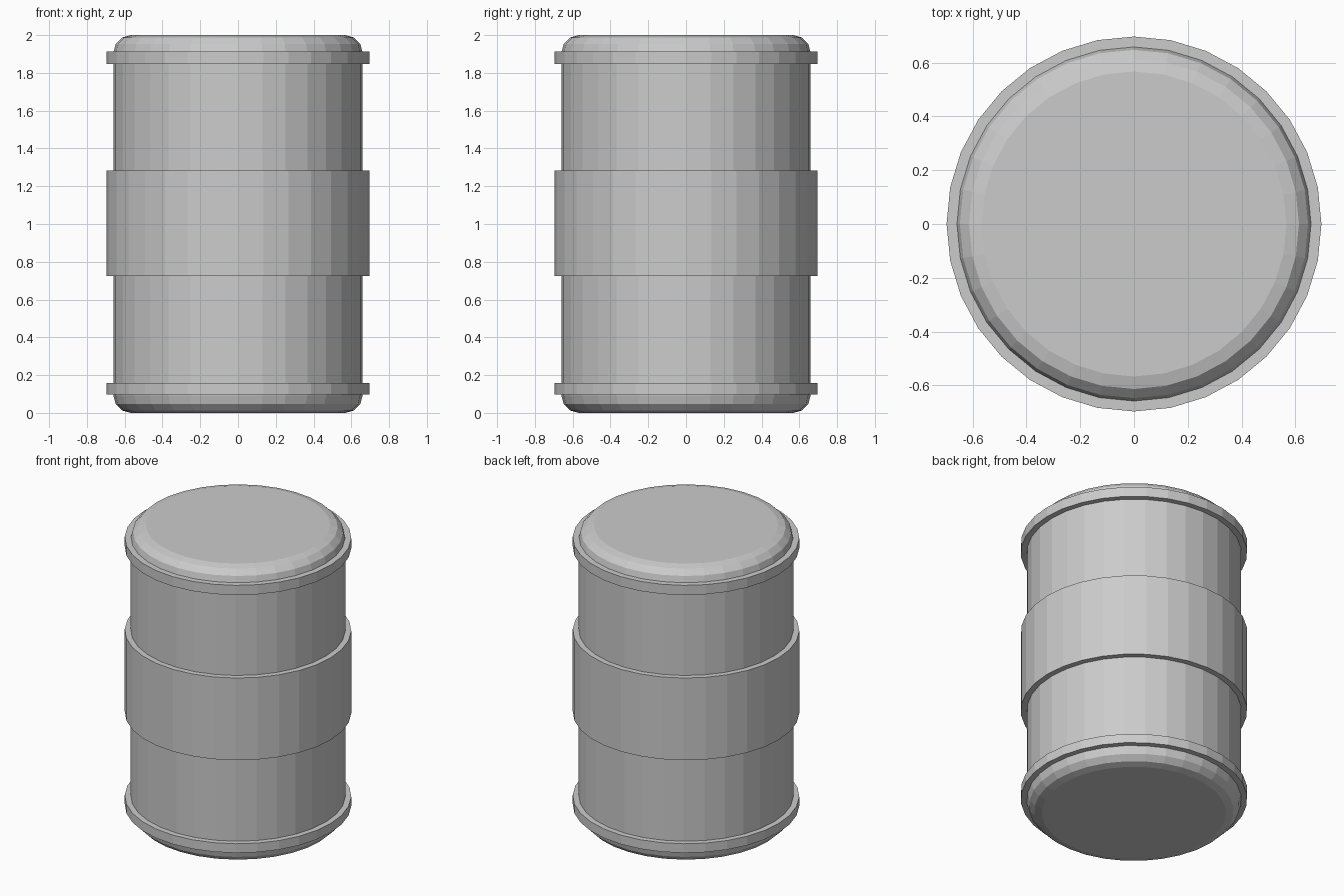
import bpy
import bmesh
from math import sin, cos, pi, radians

cube = bpy.data.objects.get("Cube")
if cube:
    bpy.data.objects.remove(cube, do_unlink=True)

SIDES = 32
HEIGHT = 2.0
BODY_R = 0.66
HOOP_R = 0.697
ROUND = 0.093

# Single grey finish
grey = bpy.data.materials.new("barrel_grey")
grey.use_nodes = True
colour = (0.6, 0.6, 0.6, 1)
grey.diffuse_color = colour
grey.node_tree.nodes["Principled BSDF"].inputs["Base Color"].default_value = colour


def lathe(name, profile, closed):
    """Turn a (radius, height) profile, listed upwards on the outside, around z."""
    bm = bmesh.new()
    rings = [[bm.verts.new((r * cos(2 * pi * i / SIDES), r * sin(2 * pi * i / SIDES), z))
              for i in range(SIDES)] for r, z in profile]
    pairs = list(zip(rings, rings[1:]))
    if closed:
        pairs.append((rings[-1], rings[0]))
    else:
        bm.faces.new(rings[0][::-1])
        bm.faces.new(rings[-1])
    for low, high in pairs:
        for i in range(SIDES):
            j = (i + 1) % SIDES
            bm.faces.new((low[i], low[j], high[j], high[i]))
    bmesh.ops.recalc_face_normals(bm, faces=bm.faces[:])
    mesh = bpy.data.meshes.new(name)
    bm.to_mesh(mesh)
    bm.free()
    mesh.materials.append(grey)
    obj = bpy.data.objects.new(name, mesh)
    bpy.context.collection.objects.link(obj)
    return obj


# Drum body with rounded rims
lower = [(BODY_R - ROUND + ROUND * sin(radians(a)), ROUND - ROUND * cos(radians(a)))
         for a in (0, 30, 60, 90)]
upper = [(r, HEIGHT - z) for r, z in reversed(lower)]
lathe("drum_body", lower + upper, False)

# Raised hoops, flat sided
for name, z0, z1 in (("bottom_hoop", 0.097, 0.159),
                     ("middle_band", 0.726, 1.284),
                     ("top_hoop", 1.847, 1.913)):
    inner = BODY_R - 0.02
    lathe(name, [(HOOP_R, z0), (HOOP_R, z1), (inner, z1), (inner, z0)], True)
